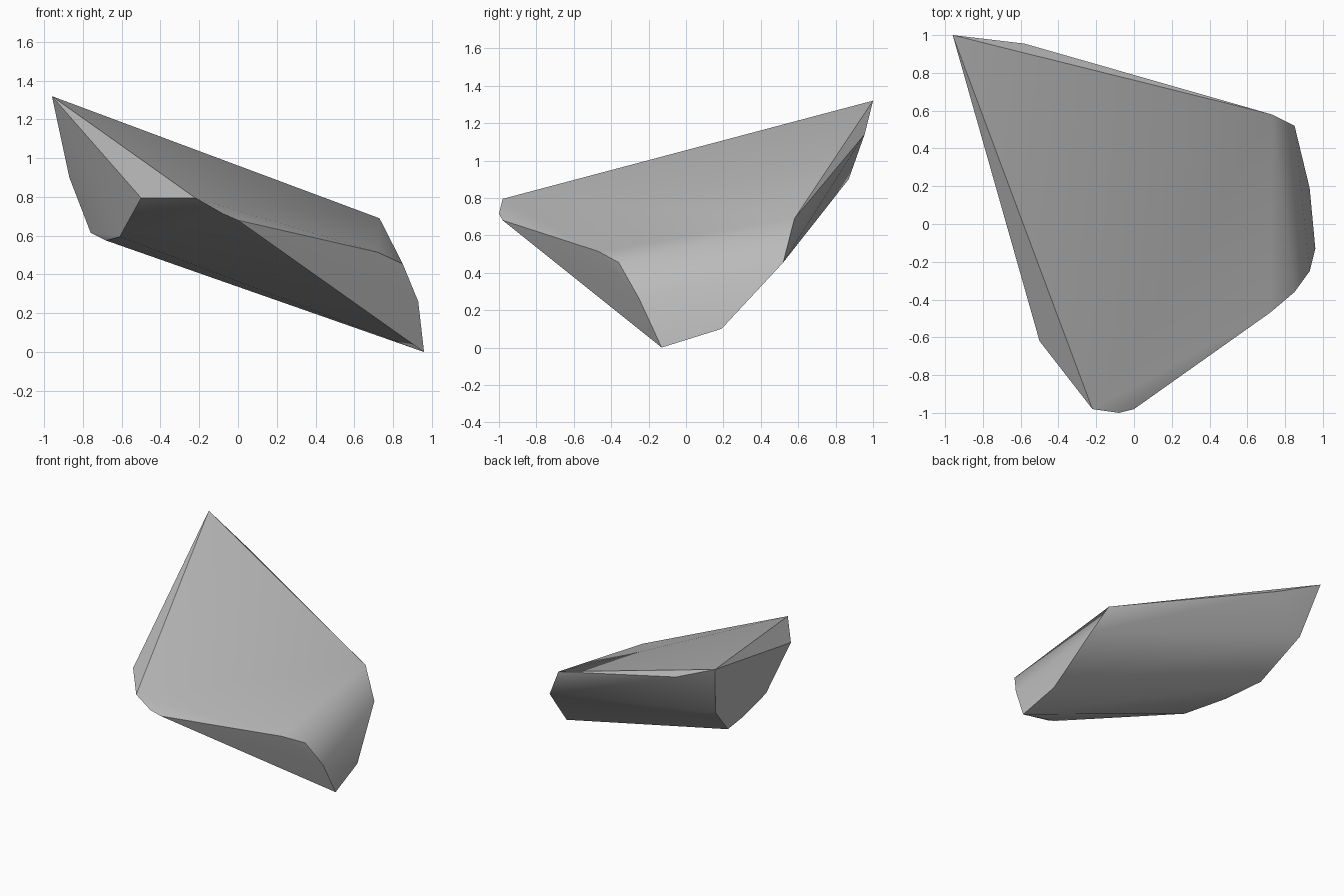
import bpy, bmesh, math

cube = bpy.data.objects.get("Cube")
if cube:
    bpy.data.objects.remove(cube, do_unlink=True)

# Stone material
stone = bpy.data.materials.new("stone_grey")
stone.use_nodes = True
grey = (0.5, 0.5, 0.5, 1)
stone.diffuse_color = grey
stone.node_tree.nodes["Principled BSDF"].inputs["Base Color"].default_value = grey

# Corner groups of the chipped rock
peak = [(-.96, 1, 1.32), (-.58, .955, 1.14)]
front_rim = [(-.5, -.62, .795), (-.22, -.98, .795), (-.08, -1, .715),
             (0, -.98, .68), (.72, -.47, .515)]
left_side = [(.85, -.36, .455), (.93, -.25, .26), (.96, -.13, 0),
             (.93, .19, .1), (.85, .52, .455), (.73, .58, .69)]
underside = [(-.61, -.145, .595), (-.68, .25, .575),
             (-.76, .553, .615), (-.87, .87, .9)]

# Wrap the corners in a convex shell
bm = bmesh.new()
for corner in peak + front_rim + left_side + underside:
    bm.verts.new(corner)
bmesh.ops.convex_hull(bm, input=bm.verts[:])
loose = [v for v in bm.verts if not v.link_faces]
bmesh.ops.delete(bm, geom=loose, context='VERTS')
bmesh.ops.dissolve_limit(bm, angle_limit=math.radians(1.5),
                         verts=bm.verts[:], edges=bm.edges[:])
bmesh.ops.recalc_face_normals(bm, faces=bm.faces[:])

mesh = bpy.data.meshes.new("rock")
bm.to_mesh(mesh)
bm.free()
mesh.materials.append(stone)
rock = bpy.data.objects.new("rock", mesh)
bpy.context.collection.objects.link(rock)

# Soften shallow edges, keep the chipped ones sharp
bpy.ops.object.select_all(action='DESELECT')
rock.select_set(True)
bpy.context.view_layer.objects.active = rock
bpy.ops.object.shade_smooth_by_angle(angle=math.radians(35))
